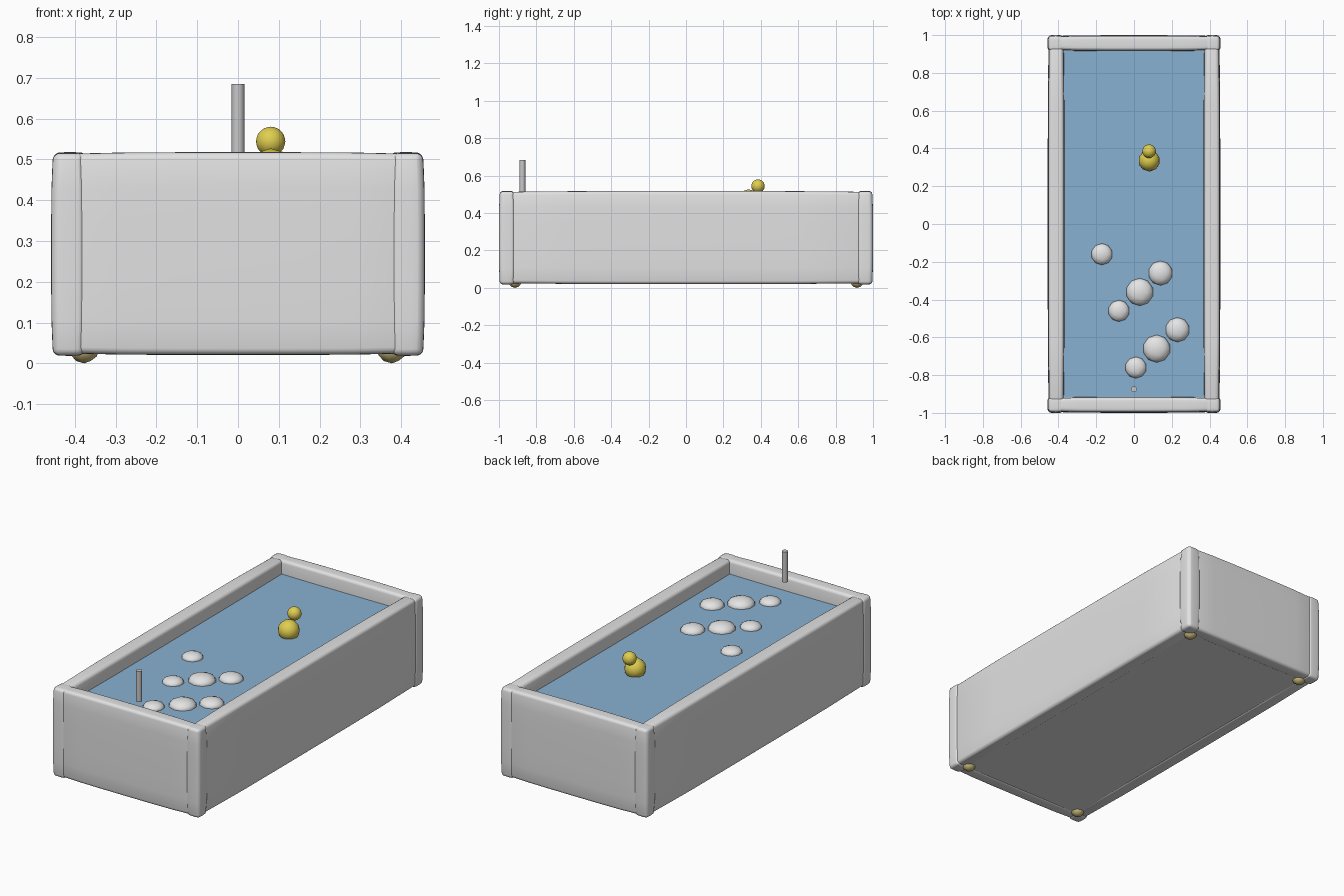
import bpy
import bmesh

if "Cube" in bpy.data.objects:
    bpy.data.objects.remove(bpy.data.objects["Cube"], do_unlink=True)


def material(name, rgb):
    m = bpy.data.materials.new(name)
    m.use_nodes = True
    m.diffuse_color = (*rgb, 1)
    m.node_tree.nodes["Principled BSDF"].inputs["Base Color"].default_value = (*rgb, 1)
    return m


ENAMEL = material("white enamel", (0.76, 0.76, 0.76))
WATER = material("water blue", (0.25, 0.44, 0.64))
FOAM = material("foam white", (0.78, 0.78, 0.78))
YELLOW = material("toy yellow", (0.75, 0.62, 0.08))
BRASS = material("brass", (0.60, 0.50, 0.20))
STEEL = material("steel", (0.58, 0.58, 0.58))


def make(name, bm, mat, loc, smooth=True):
    me = bpy.data.meshes.new(name)
    bm.to_mesh(me)
    bm.free()
    me.materials.append(mat)
    for p in me.polygons:
        p.use_smooth = smooth
    ob = bpy.data.objects.new(name, me)
    ob.location = loc
    bpy.context.collection.objects.link(ob)
    return ob


def box(name, size, loc, mat):
    bm = bmesh.new()
    bmesh.ops.create_cube(bm, size=1)
    bmesh.ops.scale(bm, vec=size, verts=bm.verts)
    return make(name, bm, mat, loc, False)


def pillow(name, size, loc, bulge=0.008, bevel=0.022):
    """Softly swollen box with rounded edges."""
    bm = bmesh.new()
    bmesh.ops.create_cube(bm, size=2)
    bmesh.ops.subdivide_edges(bm, edges=bm.edges, cuts=5, use_grid_fill=True)
    for v in bm.verts:
        q = v.co.copy()
        for i in range(3):
            pinch = sum(q[j] ** 4 for j in range(3) if j != i) / 2
            v.co[i] = q[i] * (size[i] / 2 - bulge * pinch)
    ob = make(name, bm, ENAMEL, loc)
    mod = ob.modifiers.new("rounded edges", "BEVEL")
    mod.width = bevel
    mod.segments = 3
    mod.limit_method = "ANGLE"
    mod.angle_limit = 0.9
    mod.use_clamp_overlap = True
    return ob


def ball(name, radius, loc, mat, squash=1.0, detail=2):
    bm = bmesh.new()
    bmesh.ops.create_icosphere(bm, subdivisions=detail, radius=radius)
    bmesh.ops.scale(bm, vec=(1, 1, squash), verts=bm.verts)
    return make(name, bm, mat, loc)


SIDES = (("left", 1), ("right", -1))
ENDS = (("front", -1), ("back", 1))

# Tub walls
for label, s in SIDES:
    pillow(label + "_wall", (0.09, 1.88, 0.497), (s * 0.412, 0, 0.269))
for label, s in ENDS:
    pillow(label + "_wall", (0.86, 0.085, 0.497), (0, s * 0.957, 0.269))

# Corner posts and round feet
for side, sx in SIDES:
    for end, sy in ENDS:
        pillow(f"{end}_{side}_post", (0.086, 0.087, 0.497),
               (sx * 0.415, sy * 0.9565, 0.267), 0.008, 0.018)
        ball(f"{end}_{side}_foot", 0.037, (sx * 0.377, sy * 0.915, 0.037), BRASS)

# Floor and water
box("tub_floor", (0.86, 1.96, 0.05), (0, 0, 0.05), ENAMEL)
box("water", (0.80, 1.88, 0.02), (0, 0, 0.43), WATER)

# Foam bubbles: x, y, radius
BUBBLES = [(-0.17, -0.16, 0.057), (0.14, -0.26, 0.065), (0.03, -0.36, 0.073),
           (-0.08, -0.46, 0.057), (0.23, -0.56, 0.065), (0.12, -0.66, 0.073),
           (0.01, -0.76, 0.057)]
for i, (x, y, r) in enumerate(BUBBLES):
    ball(f"foam_bubble_{i + 1}", r, (x, y, 0.44), FOAM, 0.5)

# Toy duck
ball("duck_body", 0.057, (0.08, 0.335, 0.47), YELLOW)
ball("duck_head", 0.036, (0.08, 0.385, 0.544), YELLOW, detail=3)

# Tap rod
bm = bmesh.new()
bmesh.ops.create_cone(bm, cap_ends=True, segments=12, radius1=0.016, radius2=0.016, depth=0.17)
rod = make("tap_rod", bm, STEEL, (0, -0.875, 0.6))
bpy.context.view_layer.objects.active = rod
rod.select_set(True)
bpy.ops.object.shade_smooth_by_angle()
